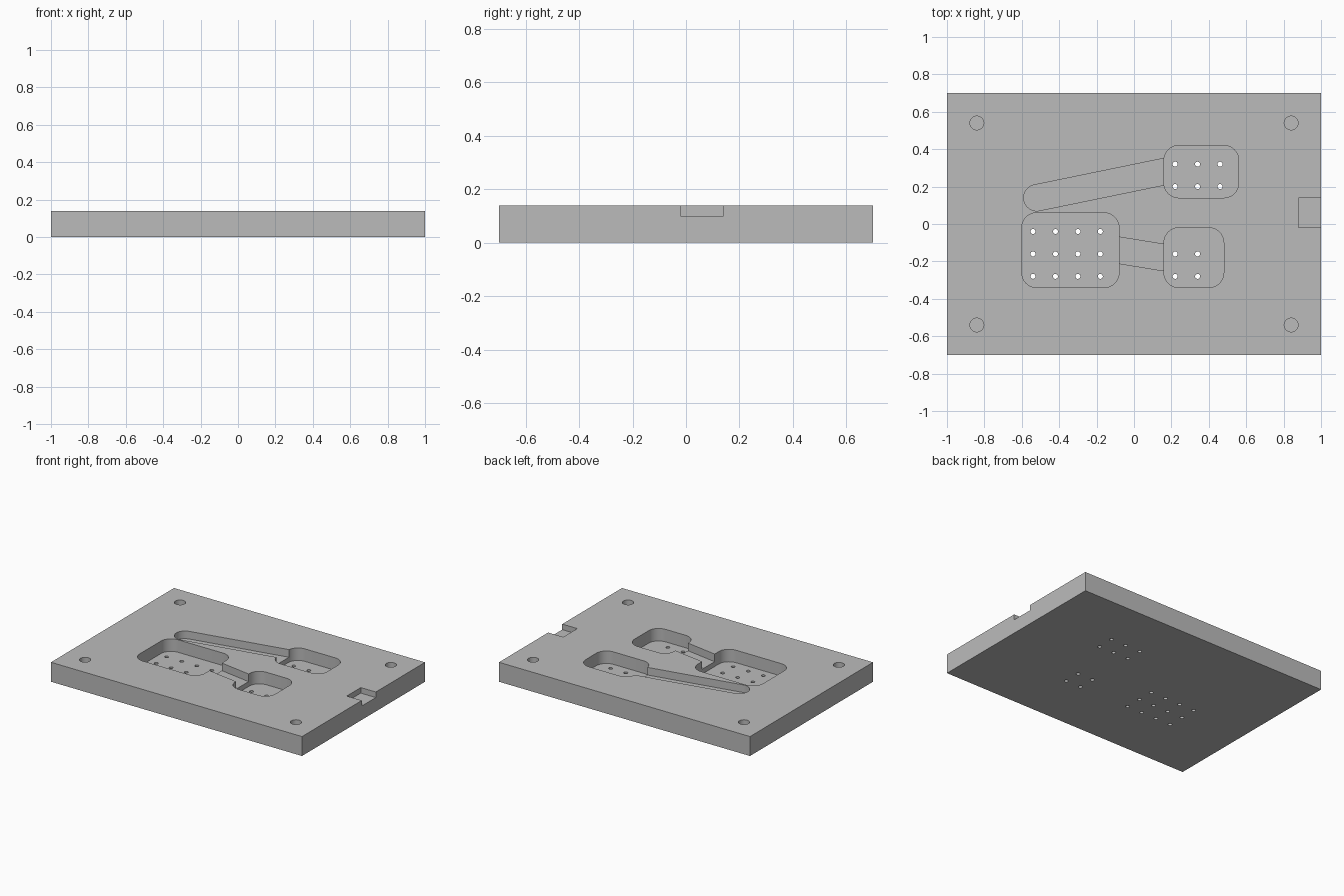
import bpy, bmesh
from math import cos, sin, pi, atan2

if "Cube" in bpy.data.objects:
    bpy.data.objects.remove(bpy.data.objects["Cube"])

TOP = 0.14
POCKET_FLOOR, CHANNEL_FLOOR, SHALLOW_FLOOR = 0.05, 0.085, 0.10

grey = bpy.data.materials.new("plain_grey")
grey.diffuse_color = (0.5, 0.5, 0.5, 1)
grey.use_nodes = True
grey.node_tree.nodes["Principled BSDF"].inputs["Base Color"].default_value = grey.diffuse_color


def arc(cx, cy, r, a0, a1, n):
    return [(cx + r * cos(a0 + (a1 - a0) * i / n), cy + r * sin(a0 + (a1 - a0) * i / n))
            for i in range(n + 1)]


def circle(cx, cy, r, n=24):
    return arc(cx, cy, r, 0, 2 * pi, n)[:-1]


def rect(x0, x1, y0, y1):
    return [(x0, y0), (x1, y0), (x1, y1), (x0, y1)]


def rounded_rect(x0, x1, y0, y1, r=0.08):
    corners = [(x1 - r, y1 - r), (x0 + r, y1 - r), (x0 + r, y0 + r), (x1 - r, y0 + r)]
    return [p for k, (cx, cy) in enumerate(corners)
            for p in arc(cx, cy, r, k * pi / 2, (k + 1) * pi / 2, 10)]


def slot(ax, ay, bx, by, r=0.07):
    a = atan2(by - ay, bx - ax)
    return arc(bx, by, r, a - pi / 2, a + pi / 2, 20) + arc(ax, ay, r, a + pi / 2, a + 1.5 * pi, 20)


def solid(name, parts):
    """Object made of upright prisms: (outline, z0, z1)."""
    bm = bmesh.new()
    for outline, z0, z1 in parts:
        low = [bm.verts.new((x, y, z0)) for x, y in outline]
        high = [bm.verts.new((x, y, z1)) for x, y in outline]
        bm.faces.new(low[::-1])
        bm.faces.new(high)
        for i in range(len(low)):
            j = (i + 1) % len(low)
            bm.faces.new((low[i], low[j], high[j], high[i]))
    mesh = bpy.data.meshes.new(name)
    bm.to_mesh(mesh)
    bm.free()
    mesh.materials.append(grey)
    ob = bpy.data.objects.new(name, mesh)
    bpy.context.collection.objects.link(ob)
    return ob


# Base slab
plate = solid("base_plate", [(rect(-1, 1, -0.7, 0.7), 0, TOP)])

# Shallow cuts: connecting channels, edge notch, blind corner holes
shallow = [
    (slot(-0.52, 0.14, 0.20, 0.288), CHANNEL_FLOOR, 0.3),
    (slot(-0.12, -0.134, 0.20, -0.186), CHANNEL_FLOOR, 0.3),
    (rect(0.88, 1.1, -0.02, 0.14), SHALLOW_FLOOR, 0.3),
]
shallow += [(circle(sx * 0.84, sy * 0.54, 0.037), SHALLOW_FLOOR, 0.3)
            for sx in (-1, 1) for sy in (-1, 1)]

# Deep rounded pockets
pockets = [(rounded_rect(*b), POCKET_FLOOR, 0.3) for b in
           ((-0.60, -0.08, -0.34, 0.06), (0.16, 0.56, 0.14, 0.42), (0.16, 0.48, -0.34, -0.02))]

# Small through holes in grids: first x, first y, columns, rows
holes = [(circle(x0 + 0.12 * i, y0 + 0.12 * j, 0.0135, 16), -0.1, 0.2)
         for x0, y0, nx, ny in ((-0.54, -0.28, 4, 3), (0.22, 0.20, 3, 2), (0.22, -0.28, 2, 2))
         for i in range(nx) for j in range(ny)]

# Cut everything out of the slab
cutters = [solid("shallow_cutter", shallow), solid("pocket_cutter", pockets),
           solid("hole_cutter", holes)]
for c in cutters:
    c.hide_render = True
    mod = plate.modifiers.new(c.name, 'BOOLEAN')
    mod.operation, mod.solver, mod.object = 'DIFFERENCE', 'EXACT', c
deps = bpy.context.evaluated_depsgraph_get()
plate.data = bpy.data.meshes.new_from_object(plate.evaluated_get(deps))
plate.modifiers.clear()
for c in cutters:
    bpy.data.objects.remove(c)

# Smooth curved walls, keep edges sharp
bpy.context.view_layer.objects.active = plate
plate.select_set(True)
bpy.ops.object.shade_smooth_by_angle()
